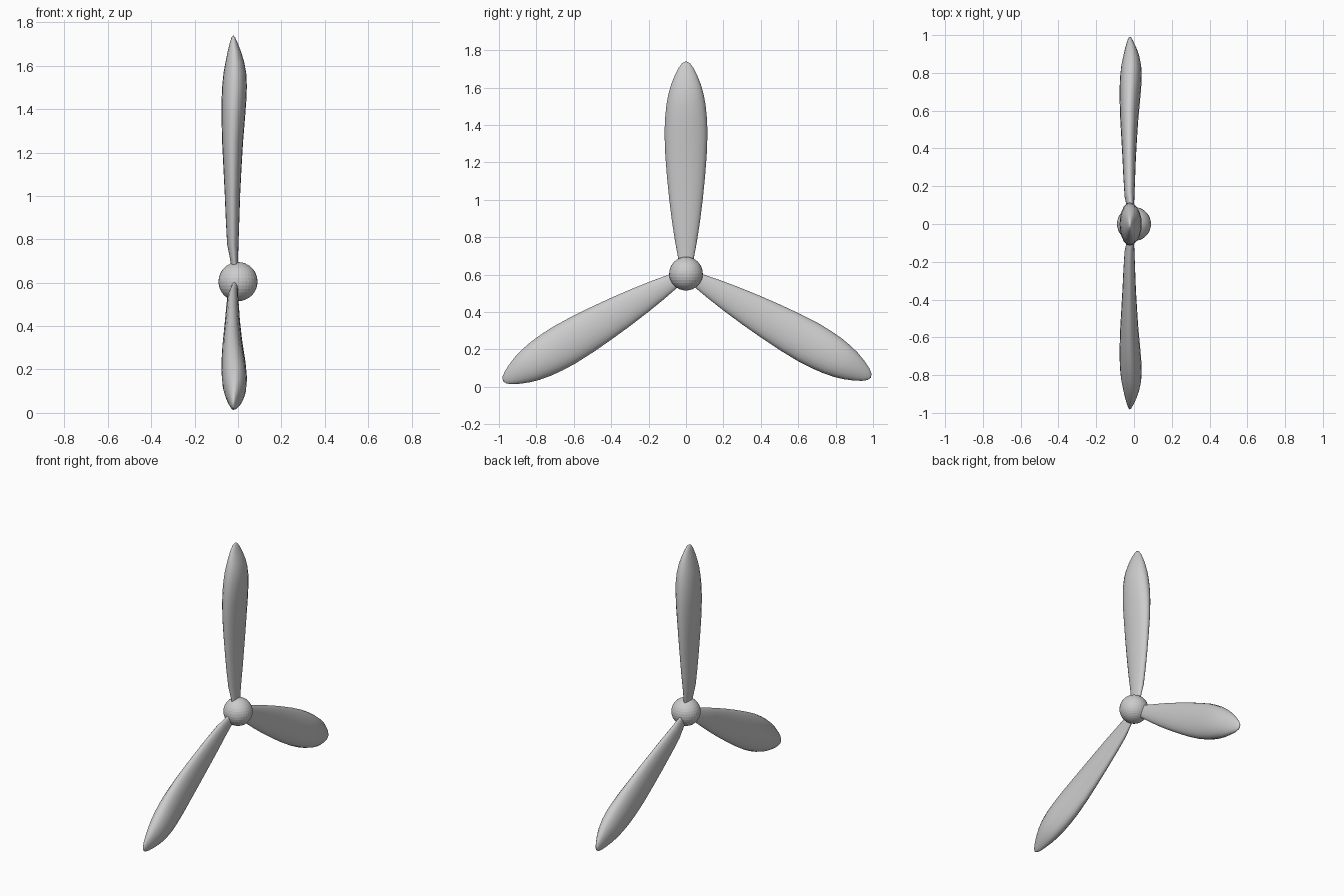
import bpy, bmesh
from math import sin, cos, pi, radians
from mathutils import Matrix, Vector

if "Cube" in bpy.data.objects:
    bpy.data.objects.remove(bpy.data.objects["Cube"])

HUB = Vector((0, 0, 0.605))
SIDES = 20

# Blade stations: radius from hub, back x, front x, half width
STATIONS = [
    (0.06, -0.030, 0.000, 0.038), (0.10, -0.036, 0.000, 0.045),
    (0.17, -0.050, 0.002, 0.058), (0.28, -0.056, 0.006, 0.075),
    (0.40, -0.061, 0.010, 0.090), (0.52, -0.067, 0.016, 0.102),
    (0.64, -0.073, 0.023, 0.111), (0.75, -0.076, 0.032, 0.115),
    (0.83, -0.076, 0.038, 0.112), (0.90, -0.073, 0.041, 0.105),
    (0.96, -0.067, 0.038, 0.094), (1.01, -0.058, 0.029, 0.080),
    (1.06, -0.048, 0.014, 0.060), (1.10, -0.038, -0.002, 0.040),
    (1.125, -0.030, -0.013, 0.021),
]


def make_object(name, bm):
    mesh = bpy.data.meshes.new(name)
    bm.to_mesh(mesh)
    bm.free()
    obj = bpy.data.objects.new(name, mesh)
    bpy.context.collection.objects.link(obj)
    return obj


# One lofted blade with a thick rounded lens section
def blade(name, angle):
    bm = bmesh.new()
    rings = []
    for r, back, front, half in STATIONS:
        mid, thick = (back + front) / 2, (front - back) / 2
        rings.append([bm.verts.new((mid + thick * cos(2 * pi * i / SIDES),
                                    half * sin(2 * pi * i / SIDES), r))
                      for i in range(SIDES)])
    tip = bm.verts.new((-0.021, 0, 1.135))
    for i in range(SIDES):
        j = (i + 1) % SIDES
        for a, b in zip(rings, rings[1:]):
            bm.faces.new((a[i], a[j], b[j], b[i]))
        bm.faces.new((rings[-1][i], rings[-1][j], tip))
    bm.faces.new(rings[0][::-1])
    for f in bm.faces:
        f.smooth = len(f.verts) < SIDES
    bm.transform(Matrix.Translation(HUB) @ Matrix.Rotation(radians(angle), 4, 'X'))
    return make_object(name, bm)


blade("blade_top", 0)
blade("blade_left", 120.4)
blade("blade_right", -119.3)

# Spherical hub
bm = bmesh.new()
bmesh.ops.create_uvsphere(bm, u_segments=32, v_segments=16, radius=0.09,
                          matrix=Matrix.Translation(HUB))
make_object("hub", bm)
